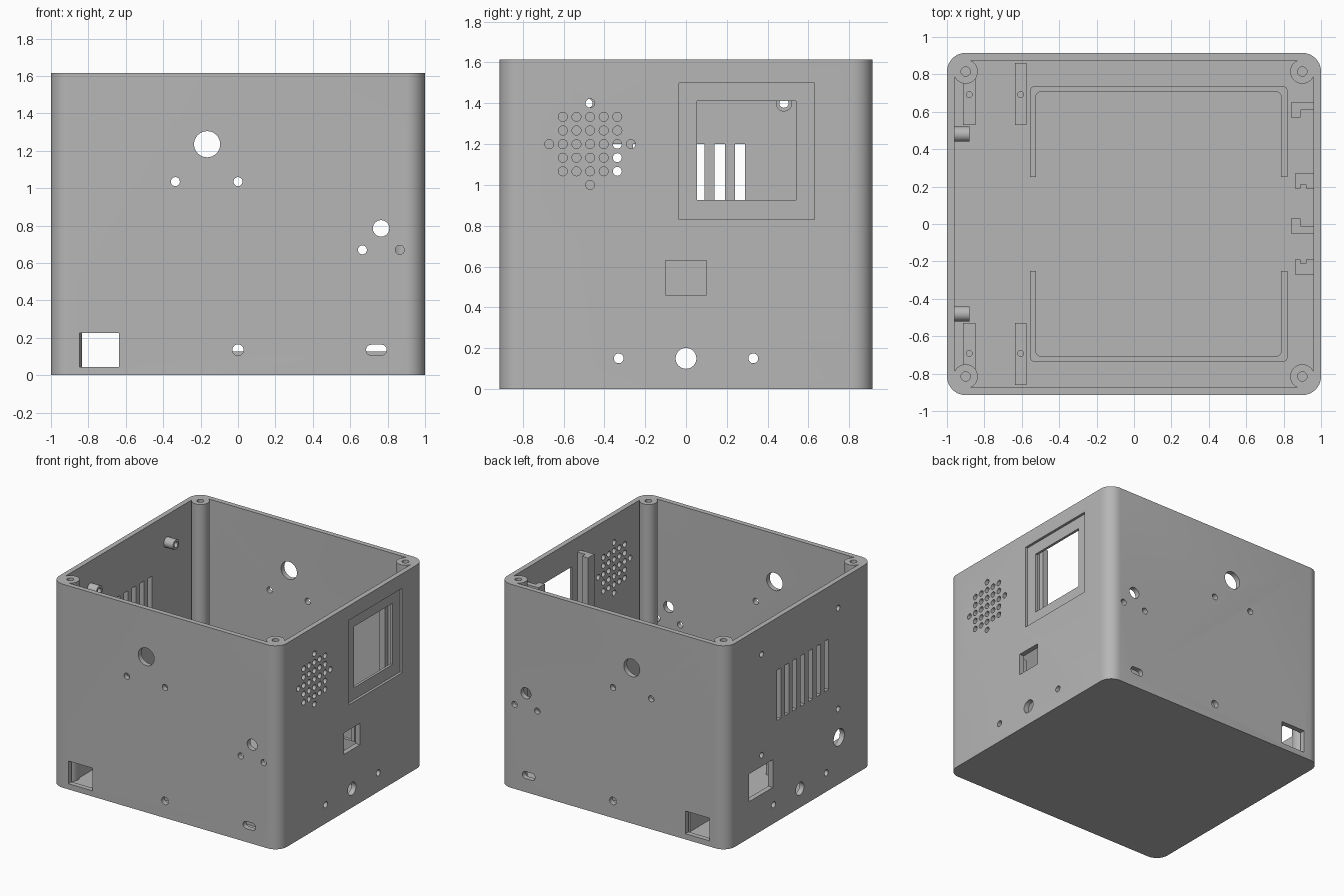
import bpy, bmesh
from math import cos, sin, pi, radians

cube = bpy.data.objects.get("Cube")
if cube:
    bpy.data.objects.remove(cube)

grey = bpy.data.materials.new("light grey plastic")
grey.use_nodes = True
COLOUR = (0.47, 0.47, 0.47, 1)
grey.diffuse_color = COLOUR
grey.node_tree.nodes["Principled BSDF"].inputs["Base Color"].default_value = COLOUR


# Outlines
def rect(u0, u1, v0, v1):
    return [(u0, v0), (u1, v0), (u1, v1), (u0, v1)]


def circle(u, v, r, n=32):
    return [(u + r * cos(2 * pi * i / n), v + r * sin(2 * pi * i / n)) for i in range(n)]


def rounded(u0, u1, v0, v1, r, n=8):
    centres = [(u1 - r, v1 - r), (u0 + r, v1 - r), (u0 + r, v0 + r), (u1 - r, v0 + r)]
    return [(cu + r * cos(pi / 2 * (k + i / n)), cv + r * sin(pi / 2 * (k + i / n)))
            for k, (cu, cv) in enumerate(centres) for i in range(n + 1)]


# Solids: each part is (outline, axis, start, end)
PLACE = {"X": lambda u, v, w: (w, u, v),
         "Y": lambda u, v, w: (u, w, v),
         "Z": lambda u, v, w: (u, v, w)}


def solid(name, parts):
    bm = bmesh.new()
    for outline, axis, a, b in parts:
        low, high = [[bm.verts.new(PLACE[axis](u, v, w)) for u, v in outline] for w in (a, b)]
        bm.faces.new(low)
        bm.faces.new(high)
        for i in range(len(low)):
            bm.faces.new((low[i - 1], low[i], high[i], high[i - 1]))
    bmesh.ops.recalc_face_normals(bm, faces=bm.faces)
    mesh = bpy.data.meshes.new(name)
    bm.to_mesh(mesh)
    bm.free()
    obj = bpy.data.objects.new(name, mesh)
    mesh.materials.append(grey)
    bpy.context.collection.objects.link(obj)
    return obj


def make(name, parts, *cuts):
    obj = solid(name, parts)
    bpy.ops.object.select_all(action="DESELECT")
    bpy.context.view_layer.objects.active = obj
    obj.select_set(True)
    for group in cuts:
        cutter = solid("cutter", group)
        cutter.hide_render = True
        mod = obj.modifiers.new("cut", "BOOLEAN")
        mod.operation, mod.solver, mod.object = "DIFFERENCE", "EXACT", cutter
        bpy.ops.object.modifier_apply(modifier=mod.name)
        bpy.data.objects.remove(cutter)
    bpy.ops.object.shade_smooth_by_angle(angle=radians(30))
    return obj


W, D, H, T = 1.0, 0.915, 1.615, 0.04
FLOOR = 0.04

# Holes shared by the front and back walls
end_holes = [circle(-0.165, 1.235, 0.07), circle(-0.335, 1.035, 0.024),
             circle(0, 1.035, 0.024), circle(0.765, 0.785, 0.044),
             circle(0.665, 0.67, 0.024), circle(0.865, 0.67, 0.024),
             circle(0, 0.135, 0.03), rounded(0.685, 0.795, 0.107, 0.163, 0.027),
             rect(-0.847, -0.635, 0.045, 0.225)]

# Holes shared by both side walls
side_holes = [circle(0, 0.15, 0.051), circle(-0.33, 0.15, 0.024), circle(0.33, 0.15, 0.024)]

# Speaker grille and small port
STEP = 0.0667
grille = [(i, j) for i in range(-2, 3) for j in range(-2, 3)]
grille += [(3, 0), (-3, 0), (0, 3), (0, -3)]
left_holes = [circle(-0.47 + i * STEP, 1.2 + j * STEP, 0.022, 20) for i, j in grille]
left_holes += [rect(-0.1, 0.1, 0.46, 0.63)]

# Vent slots, fan screws, cable hole and socket opening
fan_screws = [(y, z) for y in (-0.48, 0.48) for z in (0.6, 1.4)]
right_holes = [rect(0.24 - i * 0.1, 0.29 - i * 0.1, 0.8, 1.2) for i in range(7)]
right_holes += [circle(y, z, 0.022) for y, z in fan_screws]
right_holes += [circle(-0.49, 0.37, 0.067), rect(0.34, 0.64, 0.29, 0.51)]

E = 0.02
wall_cuts = [(o, "Y", s * (D - T - 0.005), s * (D + E)) for o in end_holes for s in (-1, 1)]
wall_cuts += [(o, "X", W - T - E, W + E) for o in side_holes + left_holes]
wall_cuts += [(o, "X", -W - E, -W + T + E) for o in side_holes + right_holes]

make("case_shell",
     [(rounded(-W, W, -D, D, 0.1), "Z", 0, H)],
     [(rounded(-W + T, W - T, -D + T, D - T, 0.06), "Z", FLOOR, H + 0.1)],
     wall_cuts,
     [(rect(-0.035, 0.63, 0.83, 1.5), "X", W - 0.02, W + E)],
     [(rect(0.055, 0.54, 0.925, 1.41), "X", W - T - E, W + E)])

# Corner screw columns
for sx, side in ((-1, "right"), (1, "left")):
    for sy, end in ((-1, "front"), (1, "back")):
        x, y = sx * 0.9, sy * 0.815
        make(f"{end}_{side}_screw_column",
             [(circle(x, y, 0.065), "Z", FLOOR, H)],
             [(circle(x, y, 0.025), "Z", H - 0.4, H + E)])

# Fan bosses
for i, (y, z) in enumerate(fan_screws):
    make(f"fan_boss_{i + 1}",
         [(circle(y, z, 0.04), "X", -W + T, -0.88)],
         [(circle(y, z, 0.022), "X", -W, -0.8)])

# Floor rails
make("floor_rails",
     [(rounded(-0.555, 0.82, -0.735, 0.735, 0.02), "Z", FLOOR, 0.127)],
     [(rounded(-0.525, 0.787, -0.708, 0.708, 0.03), "Z", FLOOR - E, 0.2)],
     [(rect(-0.7, 0.9, -0.25, 0.25), "Z", FLOOR - E, 0.2)])

# Socket mounting blocks
for s, end in ((-1, "front"), (1, "back")):
    for label, x0, x1, reach in (("outer", -0.914, -0.848, 0.8), ("inner", -0.637, -0.575, 0.86)):
        middle = (x0 + x1) / 2
        make(f"{end}_{label}_socket_block",
             [(rect(x0, x1, *sorted((s * 0.53, s * reach))), "Z", FLOOR, 0.24)],
             [(circle(middle, s * 0.692, 0.016, 16), "Z", 0.12, 0.3)])

# Display guides, mirrored about the window centre
for s, label in ((-1, "front"), (1, "back")):
    guide = [(0.84, 0.27), (0.84, 0.35), (0.96, 0.35), (0.96, 0.31), (0.89, 0.31), (0.89, 0.27)]
    make(f"{label}_display_guide", [([(x, 0.3 + s * y) for x, y in guide], "Z", 0.83, 1.5)])

# Port board guides
for s, label in ((-1, "front"), (1, "back")):
    make(f"{label}_port_guide",
         [(rect(0.86, 0.96, *sorted((s * 0.19, s * 0.27))), "Z", 0.42, 0.67)],
         [(rect(0.89, 0.92, *sorted((s * 0.17, s * 0.21))), "Z", 0.4, 0.7)])
